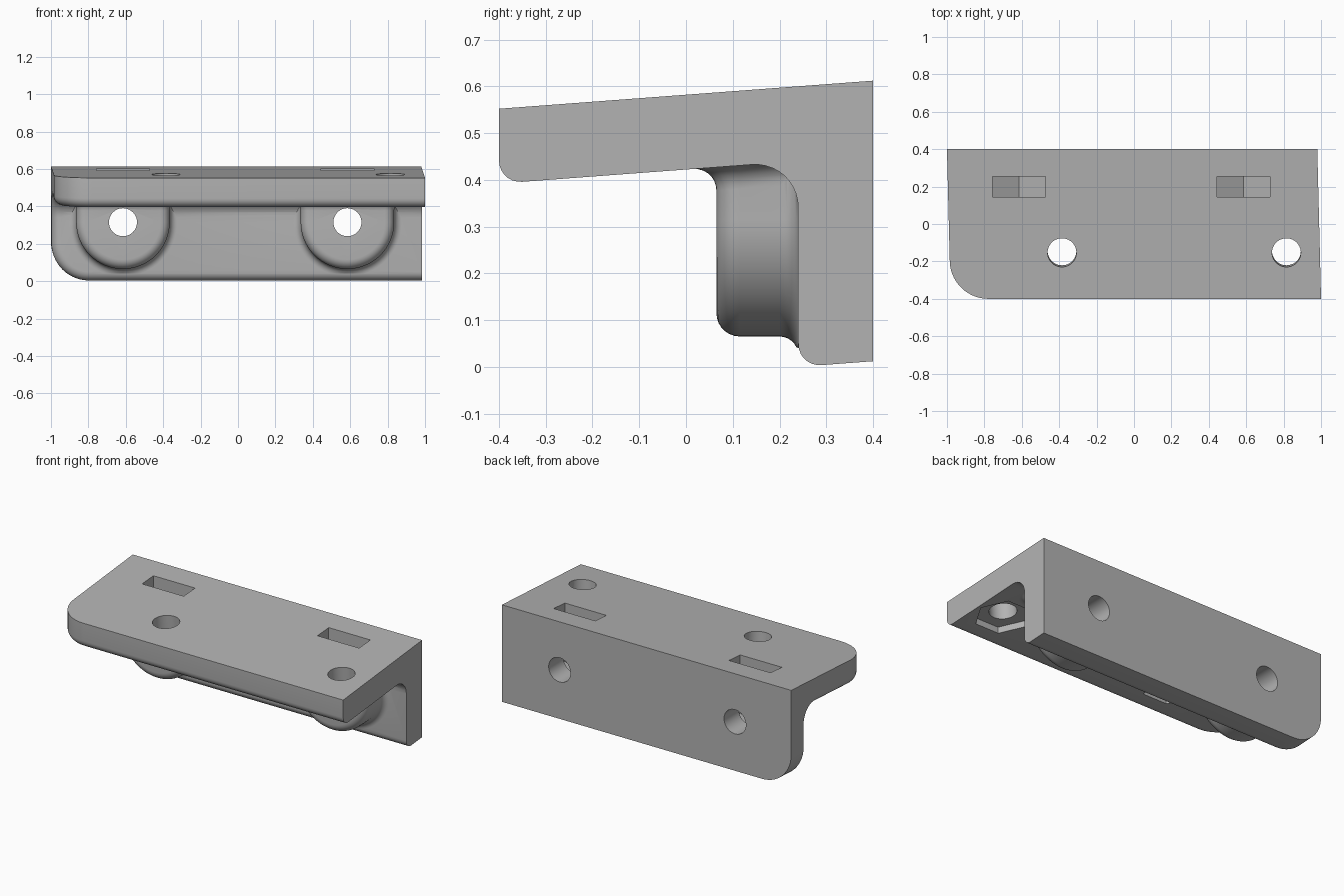
import bpy, bmesh, math
from mathutils import Vector

cube = bpy.data.objects.get("Cube")
if cube:
    bpy.data.objects.remove(cube, do_unlink=True)

grey = bpy.data.materials.new("plain grey")
grey.use_nodes = True
colour = (0.45, 0.45, 0.45, 1)
grey.diffuse_color = colour
for node in grey.node_tree.nodes:
    if node.type == 'BSDF_PRINCIPLED':
        node.inputs["Base Color"].default_value = colour

END, TOP, UNDER, INNER = 0.99, 0.6, 0.44, 0.24
BOLT_Z = 0.315
BOLTS_BACK = (-0.615, 0.585)
BOLTS_TOP = (-0.385, 0.815)
SLOPE = 0.075


def tilt(y):
    return SLOPE * (y - INNER)


def make(name, bm):
    bmesh.ops.recalc_face_normals(bm, faces=bm.faces)
    mesh = bpy.data.meshes.new(name)
    bm.to_mesh(mesh)
    bm.free()
    mesh.materials.append(grey)
    ob = bpy.data.objects.new(name, mesh)
    bpy.context.collection.objects.link(ob)
    return ob


def loft(name, rings):
    """Closed solid through rings with equal point counts."""
    bm = bmesh.new()
    loops = [[bm.verts.new(p) for p in ring] for ring in rings]
    n = len(loops[0])
    for a, b in zip(loops, loops[1:]):
        for i in range(n):
            j = (i + 1) % n
            bm.faces.new((a[i], a[j], b[j], b[i]))
    bm.faces.new(loops[0])
    bm.faces.new(loops[-1])
    return make(name, bm)


def prism(name, points, move):
    return loft(name, [points, [Vector(p) + Vector(move) for p in points]])


def rod(name, start, axis, radius, sides):
    axis = Vector(axis)
    side = Vector((1, 0, 0))
    other = axis.normalized().cross(side)
    turns = [2 * math.pi * i / sides for i in range(sides)]
    return prism(name, [Vector(start) + radius * (side * math.cos(t) + other * math.sin(t))
                        for t in turns], axis)


def combine(target, tool, operation):
    mod = target.modifiers.new(operation.lower(), 'BOOLEAN')
    mod.operation, mod.solver, mod.object = operation, 'EXACT', tool
    bpy.context.view_layer.objects.active = target
    bpy.ops.object.modifier_apply(modifier=mod.name)
    bpy.data.objects.remove(tool, do_unlink=True)


def round_edges(bm, test, radius, segments):
    bmesh.ops.bevel(bm, geom=[e for e in bm.edges if test(e)], offset=radius,
                    offset_type='OFFSET', segments=segments, profile=0.5,
                    affect='EDGES', clamp_overlap=False)


def all_at(e, **limits):
    return all(abs(getattr(v.co, k) - val) < 1e-4 for v in e.verts for k, val in limits.items())


# L-shaped body: shelf and back plate
bm = bmesh.new()
outline = [(-0.4, TOP), (0.4, TOP), (0.4, 0), (INNER, 0), (INNER, UNDER), (-0.4, UNDER)]
ends = [[bm.verts.new((x, y, z)) for y, z in outline] for x in (-END, END)]
for i in range(len(outline)):
    j = (i + 1) % len(outline)
    bm.faces.new((ends[0][i], ends[0][j], ends[1][j], ends[1][i]))
for end in ends:
    bm.faces.new(end)
bmesh.ops.recalc_face_normals(bm, faces=bm.faces)

# Large rounded corners on one end, then the inside corner
round_edges(bm, lambda e: all_at(e, x=-END, y=-0.4) or all_at(e, x=-END, z=0), 0.2, 14)
round_edges(bm, lambda e: all_at(e, y=INNER, z=UNDER), 0.1, 10)


def inside(face):
    return all(v.co.z < UNDER + 1e-4 and v.co.y < INNER + 1e-4 for v in face.verts)


# Softened rim around the inner surfaces, leaving the other end sharp
round_edges(bm, lambda e: sum(inside(f) for f in e.link_faces) == 1
            and not all_at(e, x=END), 0.05, 7)
for v in bm.verts:
    v.co.z += tilt(v.co.y)
    v.co.x -= 0.025 * v.co.y
body = make("angle_bracket", bm)

# Bolt bosses with a rounded face and flared foot
steps = [math.pi / 2 * i / 7 for i in range(8)]
profile = [(0.115 - 0.05 * math.cos(t), 0.2 + 0.05 * math.sin(t)) for t in steps]
profile += [(0.2 + 0.04 * math.sin(t), 0.29 - 0.04 * math.cos(t)) for t in steps]
profile.append((0.3, 0.29))
for cx in BOLTS_BACK:
    rings = []
    for y, r in profile:
        ring = [(cx - r, y, 0.5)]
        for i in range(33):
            a = math.pi * (1 + i / 32)
            ring.append((cx + r * math.cos(a), y, max(0.04, BOLT_Z + r * math.sin(a))))
        rings.append(ring + [(cx + r, y, 0.5)])
    combine(body, loft("boss", rings), 'UNION')

    # Fillet between boss and shelf
    rings = []
    levels = [(0.05 * (1 - math.cos(t)), UNDER - 0.05 + 0.05 * math.sin(t)) for t in steps]
    for grow, z in levels + [(0.05, 0.5)]:
        plan = [(cx - 0.25 - grow, 0.3)]
        for sx, order in ((-1, steps), (1, steps[::-1])):
            plan += [(cx + sx * (0.2 + (0.05 + grow) * math.cos(t)),
                      0.115 - (0.05 + grow) * math.sin(t)) for t in order]
        plan.append((cx + 0.25 + grow, 0.3))
        rings.append([(x, y, z + tilt(y)) for x, y in plan])
    combine(body, loft("boss_root", rings), 'UNION')

# Back bolt holes and the nut slots dropping in from the top
flat = 0.1425
corner = flat / math.cos(math.pi / 6)
for cx in BOLTS_BACK:
    combine(body, rod("back_hole", (cx, -0.1, BOLT_Z), (0, 0.7, 0), 0.075, 40), 'DIFFERENCE')
    slot = [(cx - flat, 0.8), (cx - flat, BOLT_Z - corner / 2), (cx, BOLT_Z - corner),
            (cx + flat, BOLT_Z - corner / 2), (cx + flat, 0.8)]
    combine(body, prism("nut_slot", [(x, 0.145, z) for x, z in slot], (0, 0.11, 0)), 'DIFFERENCE')

# Shelf bolt holes with hexagonal recesses beneath
up = Vector((0, -SLOPE, 1)).normalized()
for cx in BOLTS_TOP:
    top = Vector((cx, -0.153, TOP + tilt(-0.153)))
    combine(body, rod("shelf_hole", top - up * 0.3, up * 0.4, 0.077, 40), 'DIFFERENCE')
    combine(body, rod("hex_recess", top - up * 0.3, up * 0.18, 0.16, 6), 'DIFFERENCE')

bpy.ops.object.select_all(action='DESELECT')
body.select_set(True)
bpy.context.view_layer.objects.active = body
bpy.ops.object.shade_smooth_by_angle(angle=math.radians(30))
